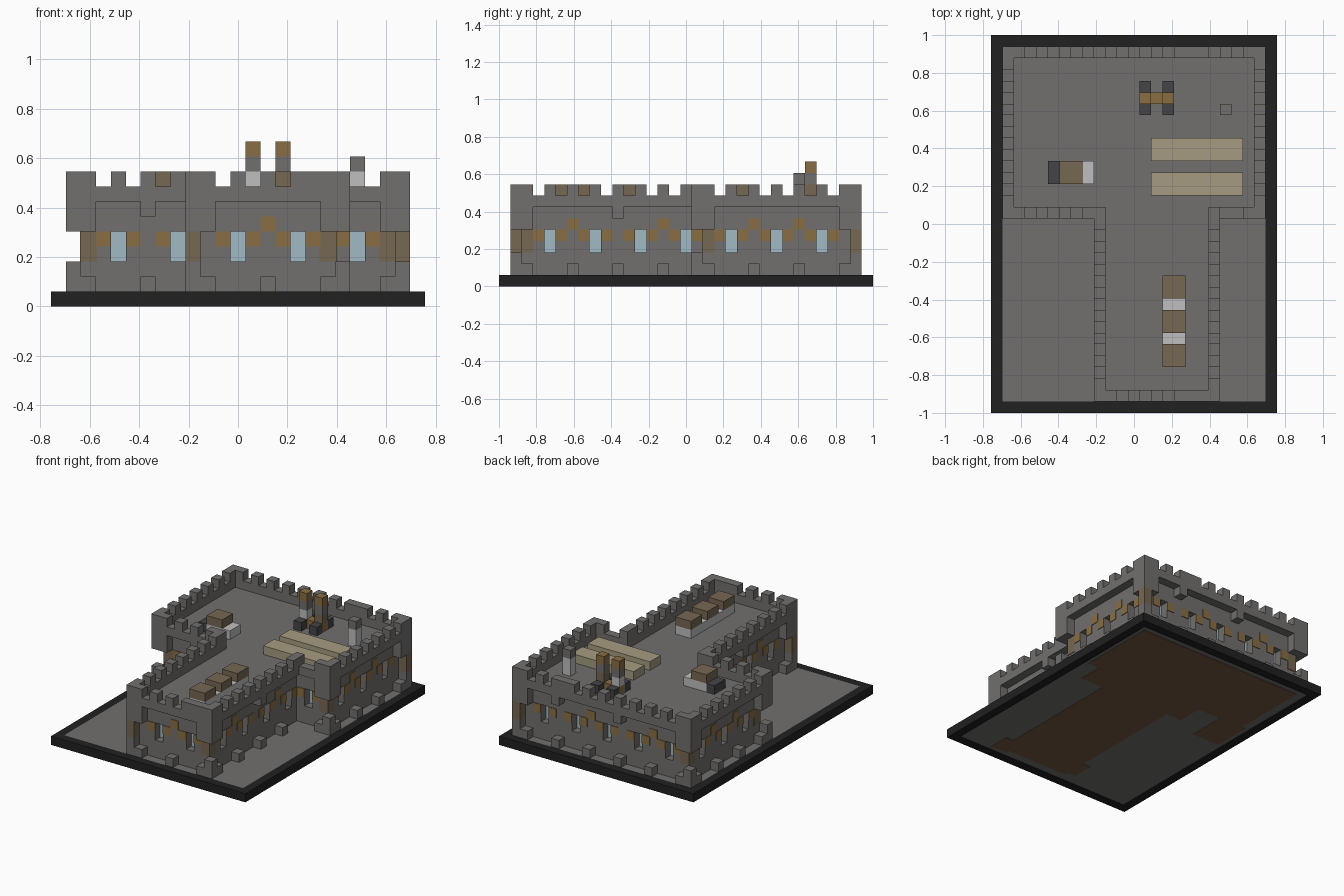
import bpy, bmesh
from mathutils import Vector

if "Cube" in bpy.data.objects:
    bpy.data.objects.remove(bpy.data.objects["Cube"])

U = 2 / 33                     # one block
EPS = 0.004 / U                # thin plate, in blocks


def material(name, rgb):
    m = bpy.data.materials.new(name)
    m.use_nodes = True
    m.diffuse_color = (*rgb, 1)
    m.node_tree.nodes["Principled BSDF"].inputs["Base Color"].default_value = (*rgb, 1)
    return m


GREY = material("stone grey", (.165, .16, .155))
BLACK = material("black", (.015, .015, .015))
LIGHT = material("light grey", (.52, .52, .52))
BROWN = material("dull brown", (.18, .135, .085))
OCHRE = material("ochre", (.25, .155, .055))
TAN = material("tan", (.38, .33, .22))
GLASS = material("pale blue glass", (.35, .49, .55))
CHARCOAL = material("charcoal", (.06, .06, .065))
EARTH = material("earth brown", (.18, .1, .05))


def build(name, mat, boxes):
    """One mesh from boxes (x0, x1, y0, y1, z0, z1) measured in blocks."""
    bm = bmesh.new()
    for x0, x1, y0, y1, z0, z1 in boxes:
        lo = Vector((x0 - 12.5, y0 - 16.5, z0)) * U
        hi = Vector((x1 - 12.5, y1 - 16.5, z1)) * U
        for v in bmesh.ops.create_cube(bm, size=1)["verts"]:
            v.co = Vector(a + (b - a) * (c + .5) for a, b, c in zip(lo, hi, v.co))
    mesh = bpy.data.meshes.new(name)
    bm.to_mesh(mesh)
    bm.free()
    mesh.materials.append(mat)
    ob = bpy.data.objects.new(name, mesh)
    bpy.context.collection.objects.link(ob)


def wall(name, axis, line, inward, first, last, corners, lamps=(), tabs=(), gaps=()):
    """Straight wall with overhanging battlements; corners are its end cells."""
    def box(t0, t1, d0, d1, z0, z1):
        # t runs along the wall, d is depth from its outer face
        edge = line if inward > 0 else line + 1
        e0, e1 = sorted((edge + inward * d0, edge + inward * d1))
        return (t0, t1, e0, e1, z0, z1) if axis == "x" else (e0, e1, t0, t1, z0, z1)

    pillars = set()
    if first in corners:
        pillars |= {first, first + 1}
    if last in corners:
        pillars |= {last - 1, last}
    start = first + (first in corners)
    end = last + (last not in corners)
    run = range(start, end)
    stone = [box(start, end, 1, 2, 1, 3), box(start, end, 1, 2, 5, 7),
             box(first, last + 1, 0, 1, 7, 8)]
    glass, trim = [], []
    for t in run:
        if t % 4 == 0 and t not in pillars:
            glass.append(box(t, t + 1, 2 - EPS, 2, 3, 5))
        else:
            stone.append(box(t, t + 1, 1, 2, 3, 5))
            if t % 2 and t not in pillars:
                trim.append(box(t, t + 1, 1 - EPS, 1, 4, 5))
        if t % 4 == 2 and t not in pillars:
            stone.append(box(t, t + 1, 0, 1, 1, 2))
    for t in lamps:
        trim.append(box(t, t + 1, 1 - EPS, 1, 5, 6))
    for t in tabs:
        stone.append(box(t, t + 1, 0, 1, 6, 7))
    for t in range(first, last + 1):
        if t in pillars:
            stone.append(box(t, t + 1, 0, 1, 5, 9))
            stone.append(box(t, t + 1, 0, 1, 1, 3 if t in corners else 2))
        elif (t % 2 == 0 or t == 17) and t not in gaps:
            stone.append(box(t, t + 1, 0, 1, 8, 9))
    build(name, GREY, stone)
    build(name + "_windows", GLASS, glass)
    build(name + "_trim", OCHRE, trim)


# Base: black rim, stone ground, earth stain underneath
build("base_rim", BLACK, [(0, 25, 0, 1, 0, 1), (0, 25, 32, 33, 0, 1),
                          (0, 1, 1, 32, 0, 1), (24, 25, 1, 32, 0, 1)])
build("ground_plate", GREY, [(1, 24, 1, 32, .1, 1)])
build("underside_stain", EARTH, [
    (10, 19, 2, 20, .05, .1), (2, 23.5, 22, 31.3, .05, .1), (8, 22, 19, 22, .05, .1),
    (1.5, 5, 17.5, 22, .05, .1), (9, 11, 2.5, 5, .05, .1), (18, 20, 1.5, 4, .05, .1)])

# Building body whose flat top is the roof floor
build("building_core", GREY, [(3, 22, 19, 30, 1, 7), (11, 18, 3, 20, 1, 7),
                              (2, 23, 18, 31, 6.5, 7), (10, 19, 2, 19, 6.5, 7)])

# Walls
wall("front_wall", "x", 1, 1, 9, 19, (9, 19), lamps=(14,))
wall("back_wall", "x", 31, -1, 1, 23, (1, 23), lamps=(6, 14), tabs=(10, 18))
wall("front_wing_right_wall", "x", 17, 1, 1, 9, (1,), tabs=(6,))
wall("front_wing_left_wall", "x", 17, 1, 19, 23, (23,), gaps=(20,))
for side, near, far, step in (("right", 9, 1, 1), ("left", 19, 23, -1)):
    wall(side + "_front_block_wall", "y", near, step, 1, 17, (1,), lamps=(6, 14), tabs=(10,))
    wall(side + "_rear_block_wall", "y", far, step, 17, 31, (17, 31), lamps=(22, 26))

# Corner posts: two stand flush, the others are set back under the overhang
posts = [(9, 1), (23, 31)]
build("corner_posts", BROWN, [(x, x + 1, y, y + 1, 3, 5) for x, y in posts])
set_back = [(2, 18), (2, 30), (18, 2), (22, 18)]
build("inner_corner_posts", BROWN,
      [(x - EPS, x + 1 + EPS, y - EPS, y + 1 + EPS, 3, 5) for x, y in set_back])

# Roof: long tables
build("long_tables", TAN, [(14, 22, y, y + 2, 7, 8) for y in (19, 22)])

# Roof: row of crates on a pale bench
build("crate_bench", LIGHT, [(15, 17, 4, 12, 7, 8)])
build("crates", BROWN, [(15, 17, y, y + 2, 8, 9) for y in (4, 7, 10)])

# Roof: single chest
build("chest_base", LIGHT, [(6, 9, 20, 22, 7, 8)])
build("chest_step", CHARCOAL, [(5, 6, 20, 22, 7, 8)])
build("chest_top", BROWN, [(6, 8, 20, 22, 8, 9)])

# Roof: twin posts with charcoal feet and a crossbar
build("twin_feet", CHARCOAL, [(x, x + 1, y, y + 1, 7, 8) for x in (13, 15) for y in (26, 28)])
build("twin_crossbar", OCHRE, [(13, 16, 27, 28, 7, 8)])
build("twin_lower_right", LIGHT, [(13, 14, 27, 28, 8, 9)])
build("twin_lower_left", BROWN, [(15, 16, 27, 28, 8, 9)])
build("twin_upper", GREY, [(x, x + 1, 27, 28, 9, 10) for x in (13, 15)])
build("twin_caps", OCHRE, [(x, x + 1, 27, 28, 10, 11) for x in (13, 15)])

# Roof: chimney
build("chimney_stack", LIGHT, [(20, 21, 26, 27, 7, 9)])
build("chimney_cap", GREY, [(20, 21, 26, 27, 9, 10)])
